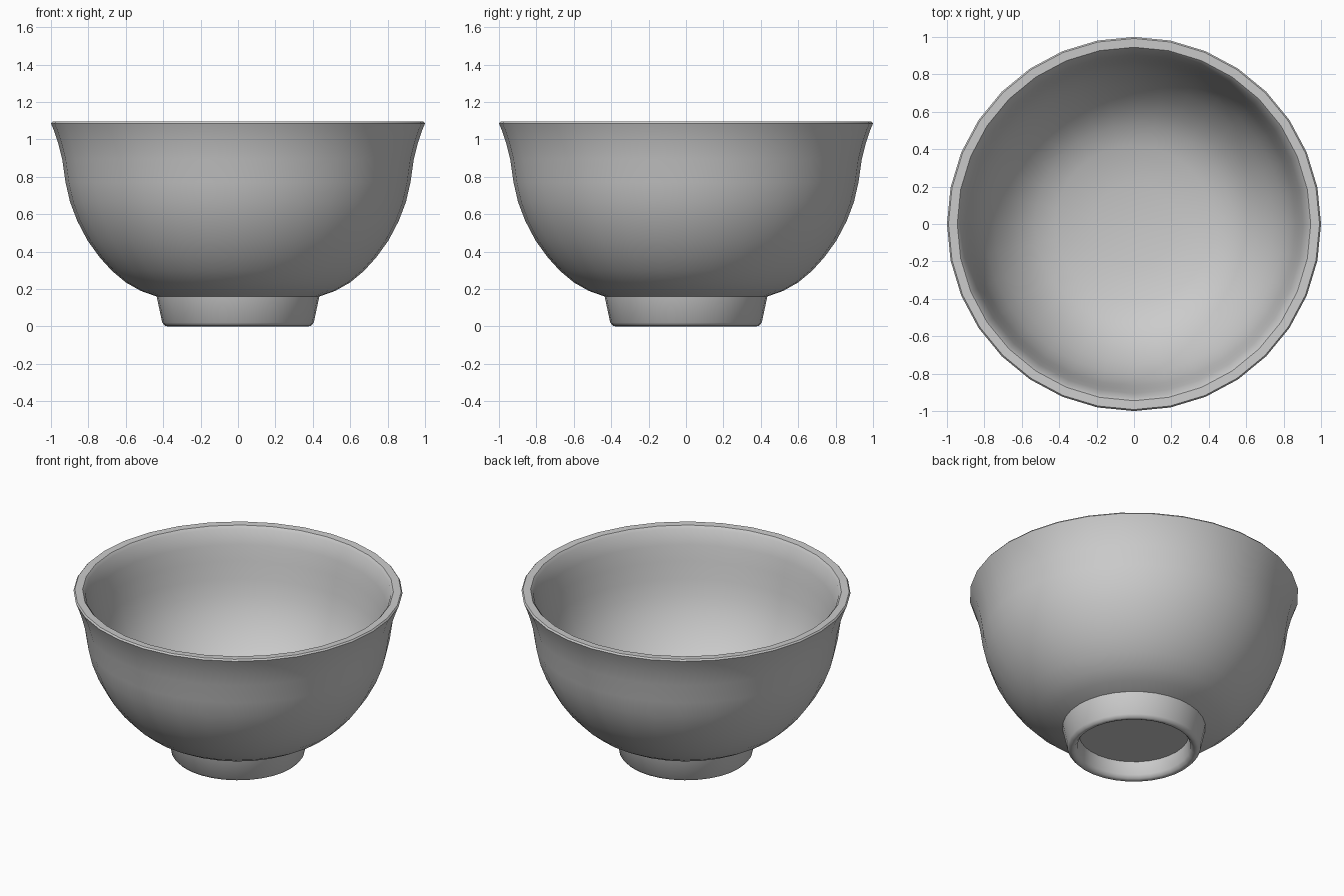
import bpy, bmesh, math

if "Cube" in bpy.data.objects:
    bpy.data.objects.remove(bpy.data.objects["Cube"])

SEGMENTS = 32


def lathe(name, profile):
    """Revolve an (r, z) profile around z; points with r = 0 become poles."""
    bm = bmesh.new()
    rings = []
    for r, z in profile:
        if r == 0:
            rings.append([bm.verts.new((0, 0, z))] * SEGMENTS)
        else:
            rings.append([bm.verts.new((r * math.cos(a), r * math.sin(a), z))
                          for a in (2 * math.pi * i / SEGMENTS for i in range(SEGMENTS))])
    for low, high in zip(rings, rings[1:]):
        for i in range(SEGMENTS):
            j = (i + 1) % SEGMENTS
            corners = list(dict.fromkeys((low[i], low[j], high[j], high[i])))
            bm.faces.new(corners)
    bmesh.ops.recalc_face_normals(bm, faces=bm.faces)
    mesh = bpy.data.meshes.new(name)
    bm.to_mesh(mesh)
    bm.free()
    obj = bpy.data.objects.new(name, mesh)
    bpy.context.collection.objects.link(obj)
    bpy.context.view_layer.objects.active = obj
    obj.select_set(True)
    bpy.ops.object.shade_smooth_by_angle(angle=math.radians(40))
    return obj


# hollow foot ring, from the recessed base out to the body
foot = [(0, 0.11), (0.335, 0.11), (0.345, 0.025), (0.36, 0.006), (0.375, 0.0),
        (0.39, 0.003), (0.405, 0.02), (0.435, 0.16)]
# outer wall with a flared lip
outside = [(0.52, 0.19), (0.60, 0.235), (0.675, 0.298), (0.74, 0.37), (0.805, 0.46),
           (0.86, 0.565), (0.898, 0.665), (0.922, 0.77), (0.94, 0.895),
           (0.963, 0.985), (0.985, 1.05), (1.0, 1.085)]
# rim and inner wall down to the shallow rounded floor
inside = [(0.992, 1.095), (0.945, 1.093), (0.93, 1.075), (0.905, 0.98), (0.885, 0.88),
          (0.865, 0.77), (0.84, 0.67), (0.80, 0.57), (0.745, 0.475), (0.68, 0.39),
          (0.61, 0.32), (0.53, 0.265), (0.42, 0.22), (0.22, 0.19), (0, 0.18)]

lathe("bowl", foot + outside + inside)
